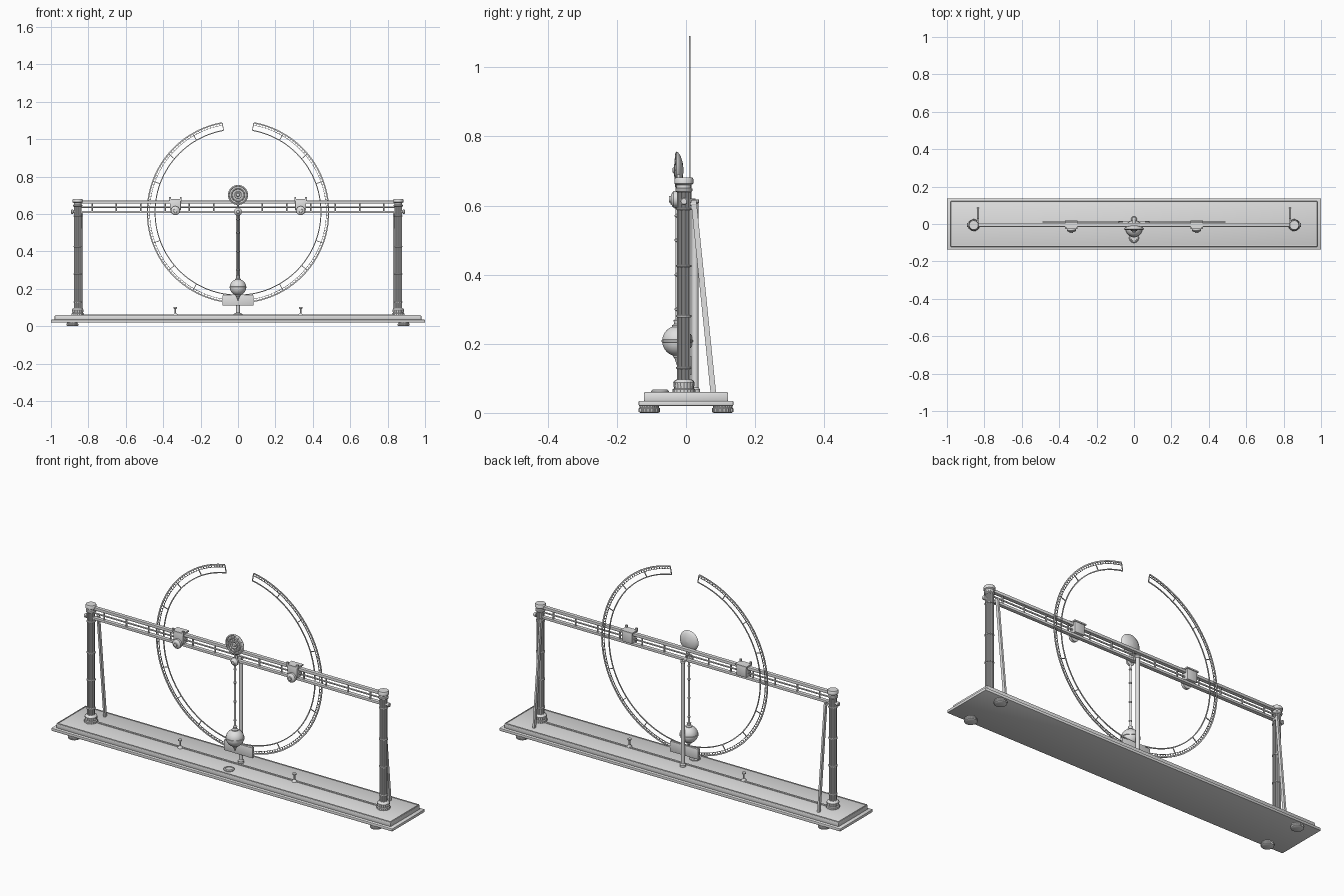
import bpy, bmesh
from math import sin, cos, pi, radians
from mathutils import Vector, Matrix

if "Cube" in bpy.data.objects:
    bpy.data.objects.remove(bpy.data.objects["Cube"])

grey = bpy.data.materials.new("light_grey")
grey.use_nodes = True
grey.diffuse_color = (0.75, 0.75, 0.75, 1)
grey.node_tree.nodes["Principled BSDF"].inputs["Base Color"].default_value = grey.diffuse_color
parts = []


def finish(name, bm):
    bmesh.ops.recalc_face_normals(bm, faces=bm.faces)
    mesh = bpy.data.meshes.new(name)
    bm.to_mesh(mesh)
    bm.free()
    mesh.materials.append(grey)
    obj = bpy.data.objects.new(name, mesh)
    bpy.context.collection.objects.link(obj)
    parts.append(obj)
    return obj


def add_box(bm, x, y, z, turn=Matrix()):
    """Add a box spanning three (min, max) ranges."""
    size = Matrix.Diagonal((x[1] - x[0], y[1] - y[0], z[1] - z[0], 1))
    mid = Matrix.Translation((sum(x) / 2, sum(y) / 2, sum(z) / 2))
    bmesh.ops.create_cube(bm, size=1, matrix=turn @ mid @ size)


def box(name, x, y, z, bevel=0):
    bm = bmesh.new()
    add_box(bm, x, y, z)
    if bevel:
        bmesh.ops.bevel(bm, geom=bm.edges[:], offset=bevel, segments=2, profile=0.5, affect='EDGES')
    return finish(name, bm)


def bar(name, a, b, width, depth):
    """Flat bar between two points."""
    a, b = Vector(a), Vector(b)
    bm = bmesh.new()
    turn = Matrix.Translation(a) @ Vector((0, 0, 1)).rotation_difference(b - a).to_matrix().to_4x4()
    add_box(bm, (-width / 2, width / 2), (-depth / 2, depth / 2), (0, (b - a).length), turn)
    return finish(name, bm)


def lathe(name, profile, origin, axis=(0, 0, 1), sides=32, flute=0):
    """Turn (radius, height) pairs about an axis; flute pulls in alternate points."""
    bm = bmesh.new()
    rings = []
    for r, h in profile:
        rings.append([bm.verts.new((r * (1 - flute * (i % 2)) * cos(2 * pi * i / sides),
                                    r * (1 - flute * (i % 2)) * sin(2 * pi * i / sides), h))
                      for i in range(sides)])
    for low, high in zip(rings, rings[1:]):
        for i in range(sides):
            j = (i + 1) % sides
            bm.faces.new((low[i], low[j], high[j], high[i]))
    bm.faces.new(rings[0])
    bm.faces.new(rings[-1])
    turn = Vector((0, 0, 1)).rotation_difference(Vector(axis)).to_matrix().to_4x4()
    bm.transform(Matrix.Translation(origin) @ turn)
    return finish(name, bm)


def rod(name, origin, r, length, axis=(0, 0, 1), sides=16):
    return lathe(name, [(r, 0), (r, length)], origin, axis, sides)


# Stepped base with feet
box("base_plinth", (-1, 1), (-0.137, 0.137), (0.02, 0.035), 0.003)
box("base_top", (-0.98, 0.98), (-0.122, 0.122), (0.034, 0.058), 0.003)
box("base_centre_strip", (-0.83, 0.83), (-0.005, 0.005), (0.057, 0.062))
for sy in (-1, 1):
    box("base_edge_bead", (-0.975, 0.975), (sy * 0.118 - 0.002, sy * 0.118 + 0.002), (0.057, 0.061))
    for sx in (-1, 1):
        lathe("foot", [(0.026, 0), (0.031, 0.003), (0.031, 0.013), (0.028, 0.015), (0.028, 0.021)],
              (sx * 0.885, sy * 0.106, 0), sides=48, flute=0.05)
for sx in (-1, 1):
    box("base_end_bead", (sx * 0.975 - 0.002, sx * 0.975 + 0.002), (-0.12, 0.12), (0.057, 0.061))

# Round level on the base
lathe("level", [(0.026, 0), (0.026, 0.005), (0.022, 0.009), (0.017, 0.009), (0.016, 0.006)],
      (0, -0.075, 0.058))

# Columns, struts and side knobs
CY = -0.006
for s in (-1, 1):
    cx = s * 0.857
    lathe("column_foot", [(0.033, 0.058), (0.033, 0.068), (0.029, 0.071), (0.031, 0.088),
                          (0.027, 0.094), (0.021, 0.097)], (cx, CY, 0), sides=40, flute=0.06)
    rod("column_core", (cx, CY, 0.09), 0.014, 0.56)
    for k in range(8):
        a = 2 * pi * k / 8
        rod("column_rod", (cx + 0.015 * cos(a), CY + 0.015 * sin(a), 0.09), 0.0048, 0.555, sides=10)
    for z in (0.13, 0.28, 0.425, 0.59):
        lathe("column_ring", [(0.019, -0.004), (0.0225, -0.002), (0.0225, 0.002), (0.019, 0.004)], (cx, CY, z))
    lathe("capital", [(0.02, 0.638), (0.025, 0.642), (0.025, 0.648), (0.021, 0.651), (0.021, 0.659),
                      (0.027, 0.663), (0.027, 0.676), (0.024, 0.681)], (cx, CY, 0))
    lathe("side_knob", [(0.006, 0), (0.006, 0.022), (0.011, 0.024), (0.011, 0.034), (0.008, 0.037)],
          (cx, CY, 0.612), (s, 0, 0))
    bar("strut", (s * 0.834, 0.079, 0.058), (s * 0.834, 0.022, 0.615), 0.01, 0.016)
    rod("strut_pin", (s * 0.834, CY, 0.604), 0.006, 0.035, (0, 1, 0))

# Beam made of rails and separators
box("beam_top_rail", (-0.85, 0.85), (-0.015, 0.005), (0.656, 0.671), 0.002)
box("beam_bottom_rail", (-0.85, 0.85), (-0.015, 0.005), (0.604, 0.617), 0.002)
rod("beam_middle_rod", (-0.85, -0.005, 0.637), 0.004, 1.7, (1, 0, 0))
for k in range(-6, 7):
    rod("beam_separator", (k * 0.13, -0.005, 0.612), 0.004, 0.048, sides=10)

# Sliding carriages with knobs, and pegs on the base
for s in (-1, 1):
    x = s * 0.335
    box("carriage", (x - 0.029, x + 0.029), (-0.024, 0.016), (0.618, 0.678), 0.003)
    box("carriage_top_plate", (x - 0.034, x + 0.034), (-0.026, 0.02), (0.672, 0.679))
    for e in (-1, 1):
        box("carriage_ear", (x + e * 0.029 - 0.005, x + e * 0.029 + 0.005), (-0.026, -0.018), (0.67, 0.69))
    lathe("carriage_knob", [(0.024, 0), (0.024, 0.014), (0.02, 0.018), (0.01, 0.022), (0.009, 0.027)],
          (x, -0.022, 0.618), (0, -1, 0), 24)
    lathe("peg", [(0.013, 0), (0.011, 0.006), (0.004, 0.012), (0.004, 0.034), (0.01, 0.038), (0.01, 0.044)],
          (x, -0.006, 0.058), sides=16)

# Pendulum: shield, pivot, rod, bob and pointer
PY = -0.025
lathe("shield", [(0.002, -0.018), (0.025, -0.015), (0.042, -0.009), (0.052, -0.002), (0.054, 0.003),
                 (0.048, 0.006), (0.045, 0.002), (0.037, 0.003), (0.034, 0.008), (0.029, 0.003),
                 (0.021, 0.004), (0.018, 0.01), (0.011, 0.006), (0.008, 0.013), (0.002, 0.014)],
      (0, PY, 0.702), (0, -1, 0), 40)
for k in range(12):
    a = 2 * pi * k / 12
    bar("shield_rib", (0.016 * cos(a), PY - 0.005, 0.702 + 0.016 * sin(a)),
        (0.049 * cos(a), PY - 0.005, 0.702 + 0.049 * sin(a)), 0.004, 0.004)
lathe("pivot_knob", [(0.012, 0), (0.021, 0.003), (0.021, 0.012), (0.012, 0.018), (0.008, 0.025)],
      (0, -0.02, 0.612), (0, -1, 0))
rod("pivot_shaft", (0, 0.027, 0.612), 0.008, 0.05, (0, -1, 0))
rod("pendulum_rod", (0, PY, 0.24), 0.005, 0.43)
for z in (0.3, 0.4, 0.5, 0.57):
    lathe("rod_bead", [(0.005, -0.005), (0.008, -0.002), (0.008, 0.002), (0.005, 0.005)], (0, PY, z), sides=16)
R = 0.044
lathe("bob", [(R * max(sin(pi * k / 16), 0.02), -R * cos(pi * k / 16)) for k in range(17)], (0, PY, 0.208))
lathe("bob_band", [(0.043, -0.004), (0.0465, -0.003), (0.0465, 0.003), (0.043, 0.004)], (0, PY, 0.208))
lathe("bob_collar", [(0.016, 0), (0.016, 0.005), (0.009, 0.009), (0.011, 0.02), (0.005, 0.024)], (0, PY, 0.248))
lathe("pointer", [(0.001, 0), (0.008, 0.022), (0.013, 0.026), (0.013, 0.032)], (0, PY, 0.136))

# Rear post and the plate that carries the scale
lathe("rear_post", [(0.015, 0.058), (0.015, 0.068), (0.01, 0.074), (0.01, 0.606), (0.012, 0.608),
                    (0.012, 0.618)], (0, 0.026, 0))
box("scale_plate", (-0.083, 0.083), (0.002, 0.016), (0.11, 0.165), 0.001)

# Open circular scale with graduations
CZ, RY = 0.61, (0.009, 0.013)


def arc(name, inner, outer, start=100, sweep=340, steps=136):
    bm = bmesh.new()
    previous = None
    for i in range(steps + 1):
        a = radians(start + sweep * i / steps)
        ring = [bm.verts.new((r * cos(a), y, CZ + r * sin(a)))
                for r, y in ((inner, RY[0]), (outer, RY[0]), (outer, RY[1]), (inner, RY[1]))]
        if previous:
            for j in range(4):
                n = (j + 1) % 4
                bm.faces.new((previous[j], previous[n], ring[n], ring[j]))
        if i in (0, steps):
            bm.faces.new(ring)
        previous = ring
    return finish(name, bm)


arc("scale_outer_ring", 0.481, 0.488)
arc("scale_middle_ring", 0.471, 0.473)
arc("scale_inner_ring", 0.441, 0.446)
ticks = bmesh.new()
for i in range(171):
    inner = 0.443 if i % 10 == 0 else 0.472
    turn = Matrix.Translation((0, 0, CZ)) @ Matrix.Rotation(-radians(100 + 2 * i), 4, 'Y')
    wide = 0.0018 if i % 10 == 0 else 0.001
    add_box(ticks, (inner, 0.484), RY, (-wide, wide), turn)
finish("scale_ticks", ticks)

# Smooth round parts, keep edges sharp
bpy.ops.object.select_all(action='DESELECT')
for obj in parts:
    obj.select_set(True)
bpy.context.view_layer.objects.active = parts[0]
bpy.ops.object.shade_smooth_by_angle(angle=radians(35))
